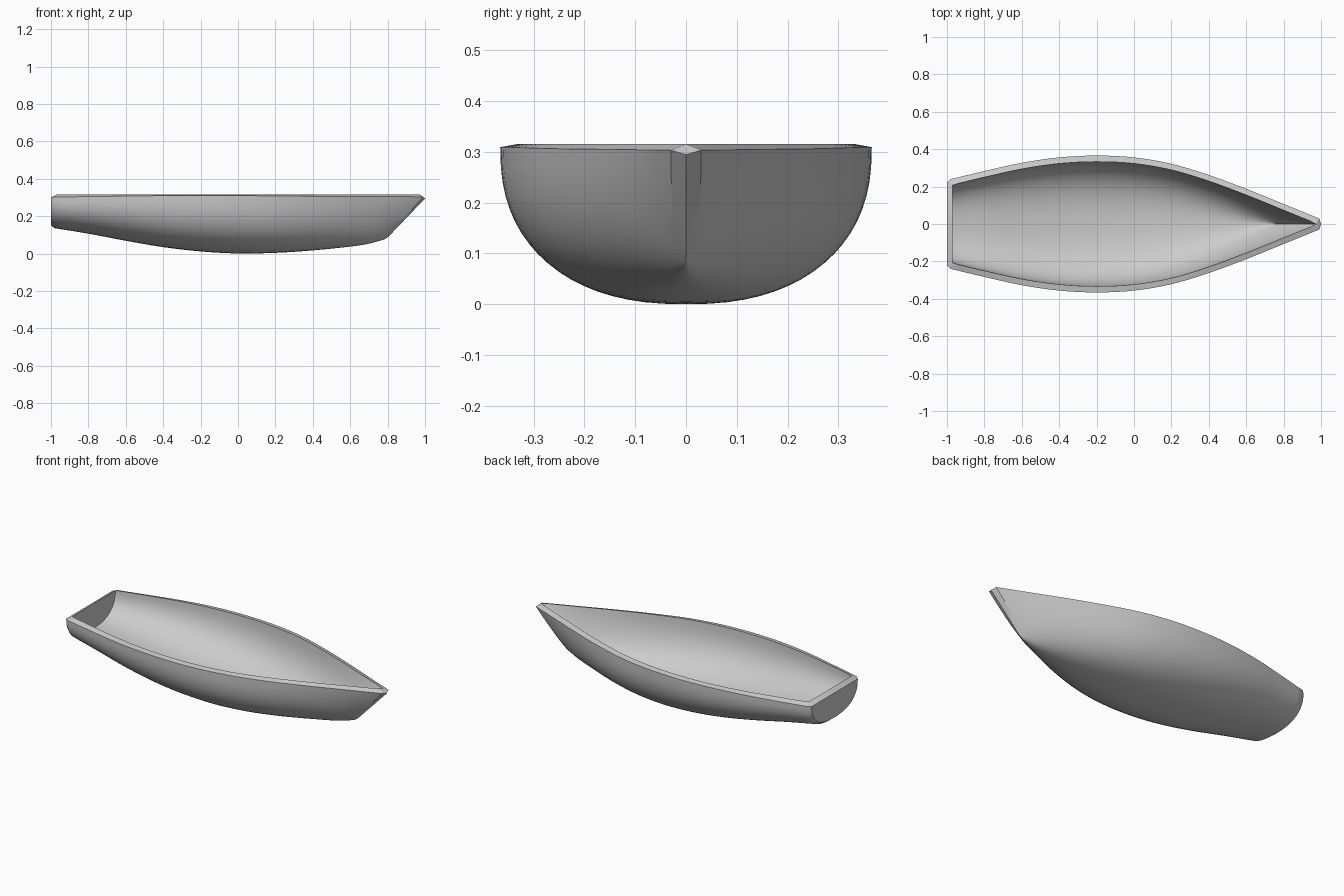
import bpy, bmesh, math

if "Cube" in bpy.data.objects:
    bpy.data.objects.remove(bpy.data.objects["Cube"])

RIM_IN, SEG, SUB = 0.317, 36, 4

# Hull stations: rim x, half width, keel x, keel z, rim z, section roundness
STATIONS = [
    (-0.98, 0.240, -0.98, 0.137, 0.304, 2.4),
    (-0.80, 0.283, -0.80, 0.108, 0.306, 2.4),
    (-0.60, 0.327, -0.60, 0.070, 0.309, 2.4),
    (-0.40, 0.356, -0.40, 0.036, 0.311, 2.4),
    (-0.20, 0.366, -0.20, 0.013, 0.311, 2.4),
    (0.00, 0.356, 0.00, 0.002, 0.311, 2.4),
    (0.20, 0.322, 0.19, 0.005, 0.310, 2.4),
    (0.40, 0.262, 0.37, 0.016, 0.308, 2.35),
    (0.60, 0.188, 0.53, 0.031, 0.307, 2.25),
    (0.80, 0.107, 0.68, 0.050, 0.306, 2.1),
    (0.99, 0.030, 0.78, 0.076, 0.305, 2.0),
]
TRANSOM = (-1.0, 0.222, -1.0, 0.152, 0.301, 2.4)
STEM = (1.0, 0.0, 0.805, 0.092, 0.296, 2.0)


def spline(pts, sub):
    """Catmull-Rom interpolation through tuples."""
    out = []
    for i in range(len(pts) - 1):
        p1, p2 = pts[i], pts[i + 1]
        p0 = pts[i - 1] if i else [2 * a - b for a, b in zip(p1, p2)]
        p3 = pts[i + 2] if i + 2 < len(pts) else [2 * b - a for a, b in zip(p1, p2)]
        for j in range(sub):
            t = j / sub
            out.append(tuple(0.5 * (2 * b + (c - a) * t + (2 * a - 5 * b + 4 * c - d) * t * t
                                    + (3 * b - a - 3 * c + d) * t ** 3)
                             for a, b, c, d in zip(p0, p1, p2, p3)))
    return out + [tuple(pts[-1])]


def section(bm, st):
    """One U-shaped frame, raked between keel x and rim x."""
    xr, w, xk, k, top, n = st
    ring = []
    for i in range(SEG + 1):
        a = math.pi * i / SEG
        c, s = math.cos(a), max(0.0, math.sin(a))
        y = math.copysign(w * abs(c) ** (2 / n), c)
        f = 1 - s ** (2 / n)
        ring.append(bm.verts.new((xk + (xr - xk) * f, y, k + (top - k) * f)))
    return ring


def inset(st):
    """Matching frame of the inside surface."""
    xr, w, xk, k, top, n = st
    return (min(max(xr, -0.97), 0.972), max(0.0, w - 0.033),
            min(max(xk, -0.97), 0.775), k + 0.03, RIM_IN, n)


fair = spline(STATIONS, SUB)
bm = bmesh.new()
outer = [section(bm, s) for s in [TRANSOM] + fair + [STEM]]
inner = [section(bm, inset(s)) for s in [fair[0]] + fair + [STEM]]

# Outside and inside skins
for rings, flip in ((outer, False), (inner, True)):
    for a, b in zip(rings, rings[1:]):
        for i in range(SEG):
            q = [a[i], b[i], b[i + 1], a[i + 1]]
            bm.faces.new(q[::-1] if flip else q)
    bm.faces.new(rings[0])      # transom wall

# Rim along both sides and across the stern
for e in (0, SEG):
    for j in range(len(outer) - 1):
        bm.faces.new([outer[j][e], outer[j + 1][e], inner[j + 1][e], inner[j][e]])
bm.faces.new([outer[0][0], outer[0][SEG], inner[0][SEG], inner[0][0]])

bmesh.ops.remove_doubles(bm, verts=bm.verts, dist=0.0005)
bmesh.ops.recalc_face_normals(bm, faces=bm.faces)
low = min(v.co.z for v in bm.verts)
for v in bm.verts:
    v.co.z -= low

me = bpy.data.meshes.new("boat_hull")
bm.to_mesh(me)
bm.free()
hull = bpy.data.objects.new("boat_hull", me)
bpy.context.collection.objects.link(hull)
bpy.context.view_layer.objects.active = hull
hull.select_set(True)
bpy.ops.object.shade_smooth_by_angle(angle=math.radians(30))
